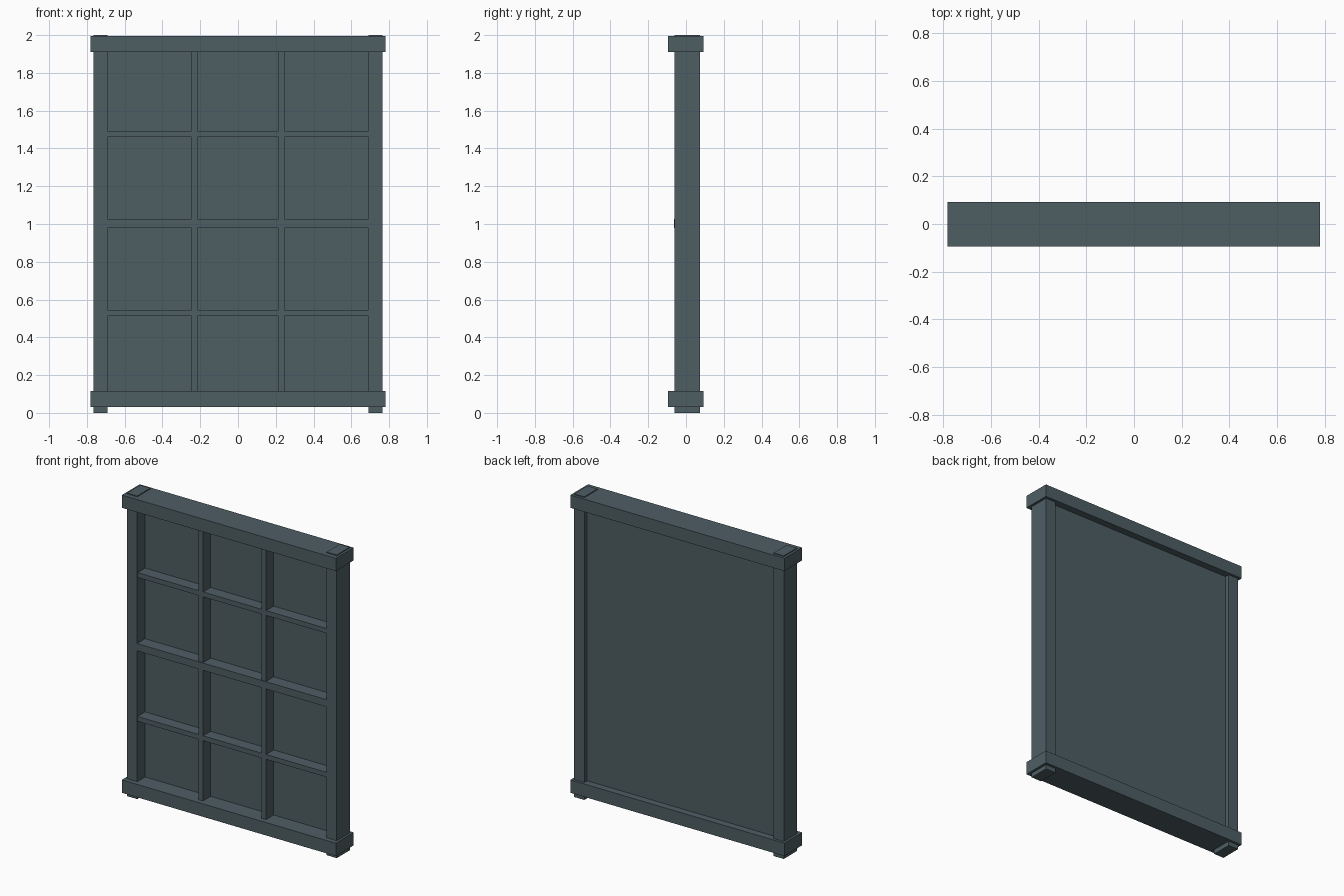
import bpy

if "Cube" in bpy.data.objects:
    bpy.data.objects.remove(bpy.data.objects["Cube"])

# One flat slate colour
slate = bpy.data.materials.new("slate_grey")
slate.diffuse_color = (0.076, 0.112, 0.127, 1.0)
slate.use_nodes = True
slate.node_tree.nodes["Principled BSDF"].inputs["Base Color"].default_value = slate.diffuse_color


def box(name, x, y, z):
    """Axis-aligned box from (min, max) ranges."""
    bpy.ops.mesh.primitive_cube_add(
        size=1, location=[(a + b) / 2 for a, b in (x, y, z)])
    ob = bpy.context.object
    ob.name = name
    ob.scale = [b - a for a, b in (x, y, z)]
    bpy.ops.object.transform_apply(location=False, rotation=False, scale=True)
    ob.data.materials.append(slate)
    return ob


# Side posts, poking slightly through both rails
box("left_post", (-0.766, -0.692), (-0.062, 0.075), (0, 2))
box("right_post", (0.69, 0.764), (-0.062, 0.075), (0, 2))

# Top and bottom rails
for name, z in (("bottom_rail", (0.03, 0.115)), ("top_rail", (1.91, 1.994))):
    box(name, (-0.782, 0.78), (-0.094, 0.092), z)

# Back panel
box("back_panel", (-0.7, 0.7), (0.02, 0.045), (0.1, 1.92))

# Vertical dividers
for side, x in (("left", -0.23), ("right", 0.23)):
    box(side + "_divider", (x - 0.016, x + 0.016), (-0.06, 0.03), (0.1, 1.92))

# Horizontal shelves, the middle one thicker and slightly proud
for name, z, half, front in (("lower_bar", 0.528, 0.016, -0.0585),
                             ("middle_bar", 1.003, 0.024, -0.064),
                             ("upper_bar", 1.477, 0.016, -0.0585)):
    box(name, (-0.693, 0.691), (front, 0.03), (z - half, z + half))
